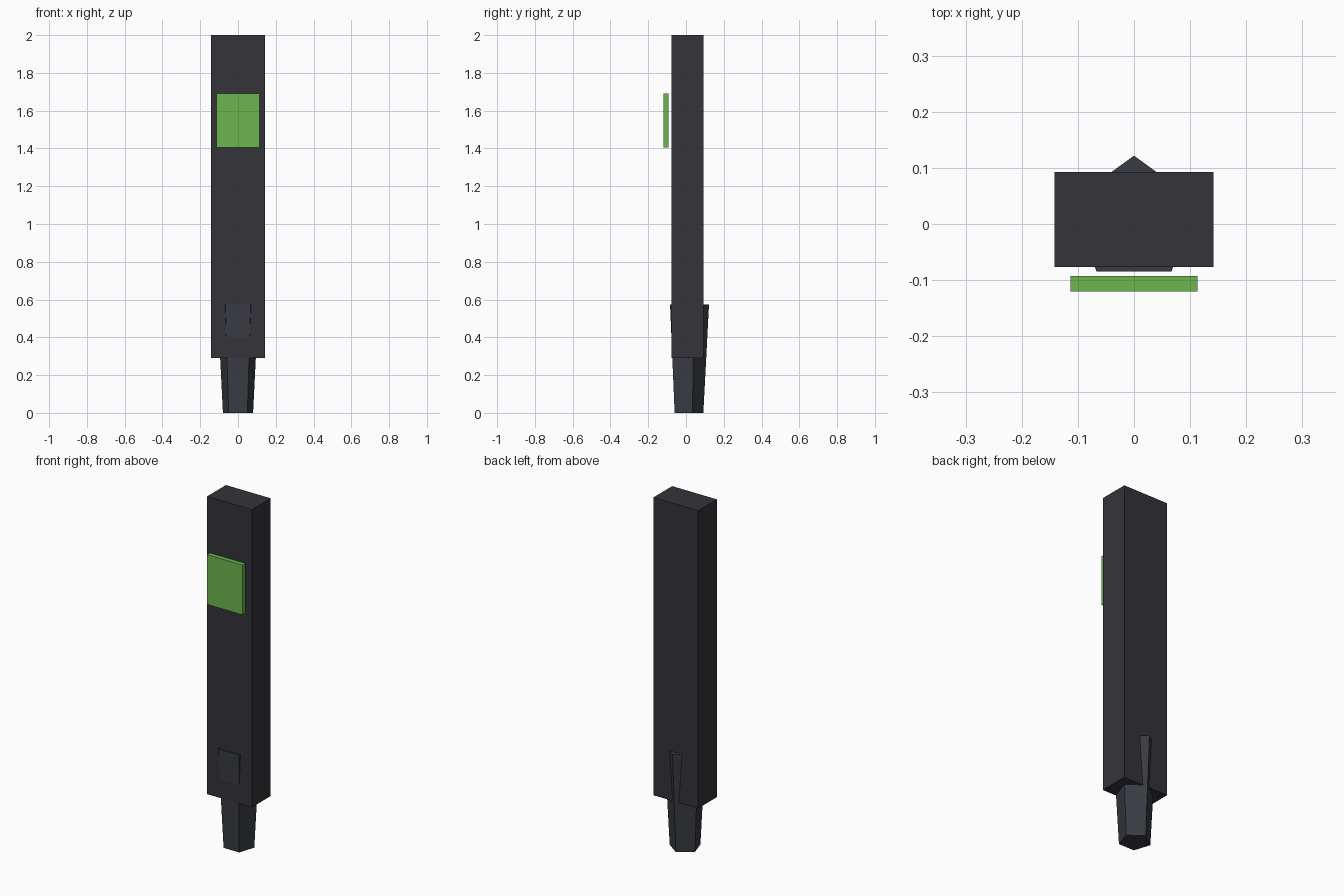
import bpy
import math

if "Cube" in bpy.data.objects:
    bpy.data.objects.remove(bpy.data.objects["Cube"])


def paint(obj, name, color):
    mat = bpy.data.materials.new(name)
    mat.diffuse_color = (*color, 1.0)
    mat.use_nodes = True
    mat.node_tree.nodes["Principled BSDF"].inputs["Base Color"].default_value = mat.diffuse_color
    obj.data.materials.append(mat)


def add_box(name, lo, hi):
    center = [(a + b) / 2 for a, b in zip(lo, hi)]
    bpy.ops.mesh.primitive_cube_add(size=1, location=center)
    obj = bpy.context.object
    obj.name = name
    obj.scale = [b - a for a, b in zip(lo, hi)]
    bpy.ops.object.transform_apply(location=False, rotation=False, scale=True)
    return obj


# Tall casing
casing = add_box("casing", (-0.142, -0.077, 0.29), (0.142, 0.093, 2.0))
paint(casing, "dark_casing", (0.034, 0.034, 0.042))

# Green panel floating just off the front
panel = add_box("front_panel", (-0.113, -0.12, 1.404), (0.113, -0.093, 1.69))
paint(panel, "green_panel", (0.15, 0.46, 0.075))

# Five-sided tapered handle, corner pointing back, breaking through the casing
height = 0.573
bpy.ops.mesh.primitive_cone_add(vertices=5, radius1=0.084, radius2=0.114,
                                depth=height, location=(0, 0.0078, height / 2))
handle = bpy.context.object
handle.name = "handle"
# Turn the first corner to +y whatever the primitive's start angle is
v = handle.data.vertices[0].co
handle.rotation_euler.z = math.pi / 2 - math.atan2(v.y, v.x)
bpy.ops.object.transform_apply(location=False, rotation=True, scale=False)
paint(handle, "dark_handle", (0.042, 0.045, 0.055))
